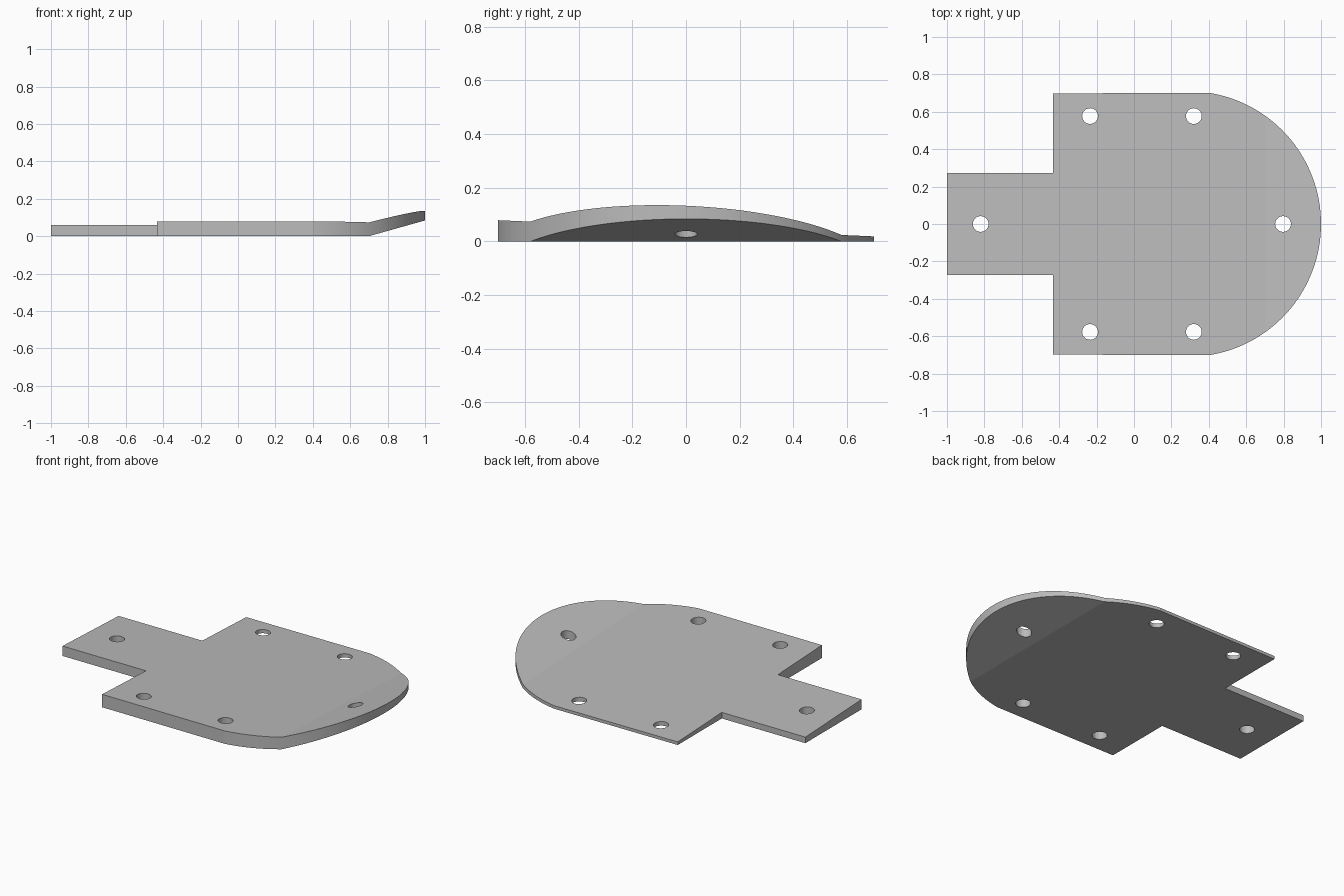
import bpy, bmesh
from math import cos, sin, atan2, pi

if "Cube" in bpy.data.objects:
    bpy.data.objects.remove(bpy.data.objects["Cube"])

BACK, STEP, BEND = -1.0, -0.433, 0.7    # x of tab end, shoulder and bend line
HALF, TAB = 0.698, 0.272                # half widths of body and tab
CX, RADIUS = 0.29, 0.71                 # nose arc centre and radius
SLOPE = 0.28                            # rise of the nose past the bend
HOLE = 0.042

grey = bpy.data.materials.new("plain grey")
grey.use_nodes = True
colour = (0.5, 0.5, 0.5, 1)
grey.diffuse_color = colour
grey.node_tree.nodes["Principled BSDF"].inputs["Base Color"].default_value = colour

# Outline: tab, shoulders and rounded nose
start = atan2(HALF, 0.4 - CX)
steps = 64
arc = [(CX + RADIUS * cos(a), RADIUS * sin(a))
       for a in (start * (2 * i / steps - 1) for i in range(steps + 1))]
outline = [(STEP, HALF), (STEP, TAB), (BACK, TAB),
           (BACK, -TAB), (STEP, -TAB), (STEP, -HALF)] + arc

# Plate: extruded outline, split at the bend
bm = bmesh.new()
base = bm.faces.new([bm.verts.new((x, y, 0)) for x, y in outline])
bmesh.ops.extrude_face_region(bm, geom=[base], use_keep_orig=True)
bm.verts.ensure_lookup_table()
top = bm.verts[len(outline):]
for v in top:
    v.co.z = 1
bmesh.ops.bisect_plane(bm, geom=bm.verts[:] + bm.edges[:] + bm.faces[:],
                       plane_co=(BEND, 0, 0), plane_no=(1, 0, 0))

# Taper the thickness across the width and raise the nose
for v in bm.verts:
    thickness = 0.049 - 0.043 * v.co.y
    v.co.z = v.co.z * thickness + SLOPE * max(0, v.co.x - BEND)
bmesh.ops.recalc_face_normals(bm, faces=bm.faces[:])
mesh = bpy.data.meshes.new("plate")
bm.to_mesh(mesh)
bm.free()
plate = bpy.data.objects.new("plate", mesh)
mesh.materials.append(grey)
bpy.context.collection.objects.link(plate)

# Screw holes
bm = bmesh.new()
spots = [(-0.82, 0), (0.797, 0)] + [(x, s * 0.577) for x in (-0.235, 0.32) for s in (1, -1)]
for x, y in spots:
    ring = bmesh.ops.create_cone(bm, cap_ends=True, segments=32,
                                 radius1=HOLE, radius2=HOLE, depth=1)
    bmesh.ops.translate(bm, verts=ring["verts"], vec=(x, y, 0))
cut_mesh = bpy.data.meshes.new("hole_cutter")
bm.to_mesh(cut_mesh)
bm.free()
cutter = bpy.data.objects.new("hole_cutter", cut_mesh)
cutter.hide_render = True
bpy.context.collection.objects.link(cutter)

cut = plate.modifiers.new("holes", "BOOLEAN")
cut.operation = "DIFFERENCE"
cut.solver = "EXACT"
cut.object = cutter
bpy.ops.object.select_all(action="DESELECT")
plate.select_set(True)
bpy.context.view_layer.objects.active = plate
bpy.ops.object.modifier_apply(modifier=cut.name)
bpy.data.objects.remove(cutter)

# Smooth the curved walls, keep the bend and rims sharp
bpy.ops.object.shade_smooth_by_angle(angle=pi / 18)
